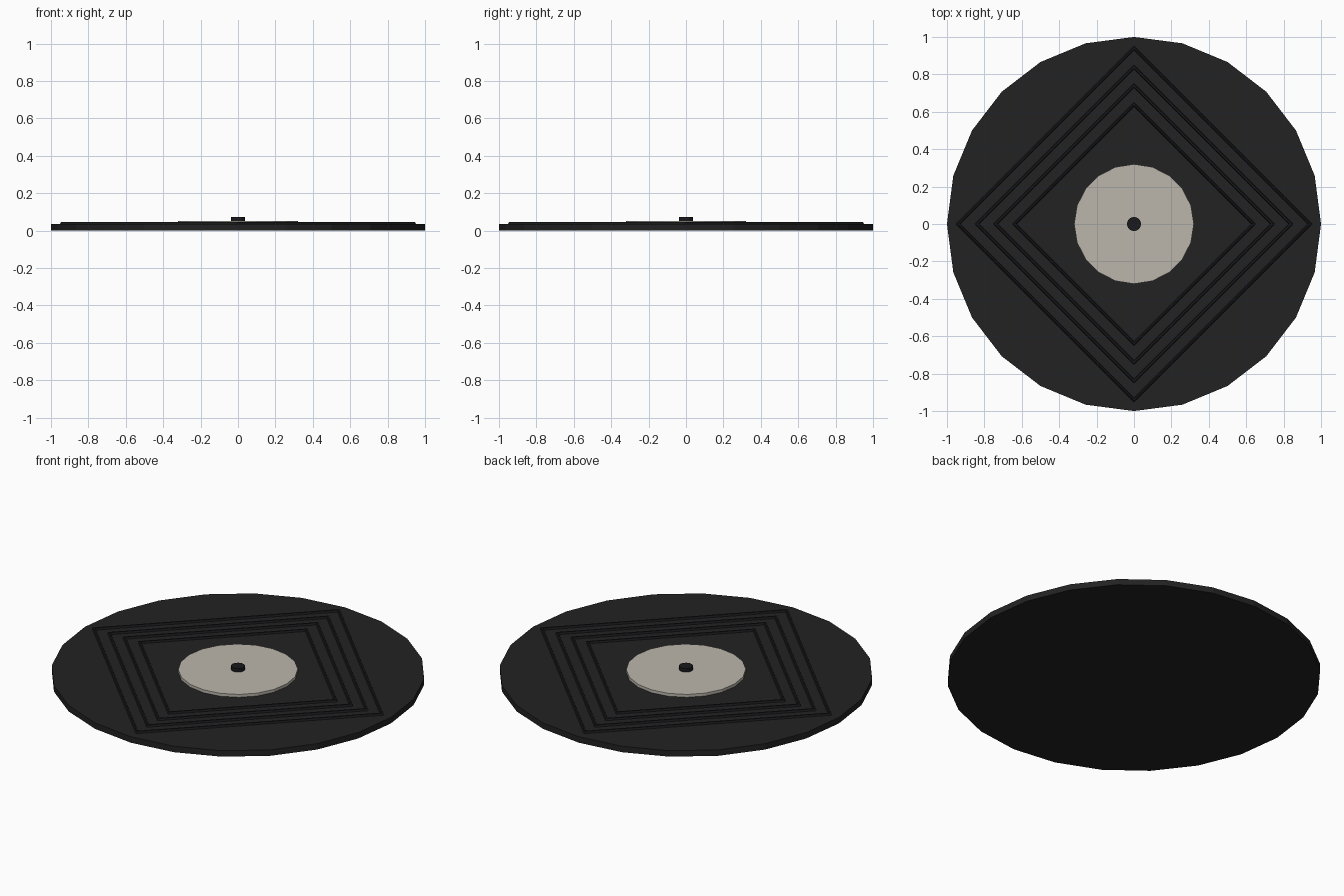
import bpy
import math

cube = bpy.data.objects.get("Cube")
if cube:
    bpy.data.objects.remove(cube, do_unlink=True)


def material(name, color):
    mat = bpy.data.materials.new(name)
    mat.use_nodes = True
    mat.diffuse_color = (*color, 1)
    mat.node_tree.nodes["Principled BSDF"].inputs["Base Color"].default_value = (*color, 1)
    return mat


def finish(name, mat):
    obj = bpy.context.object
    obj.name = obj.data.name = name
    obj.data.materials.append(mat)
    return obj


def disc(name, radius, bottom, top, sides, mat):
    bpy.ops.mesh.primitive_cylinder_add(
        vertices=sides, radius=radius, depth=top - bottom,
        location=(0, 0, (bottom + top) / 2))
    return finish(name, mat)


vinyl = material("black vinyl", (0.016, 0.016, 0.016))
groove_black = material("groove black", (0.010, 0.010, 0.012))
paper = material("cream paper", (0.50, 0.47, 0.41))

SURFACE = 0.035

# Main platter, paper label and centre pin
disc("record_disc", 1.0, 0, SURFACE, 24, vinyl)
disc("label", 0.32, SURFACE - 0.005, 0.052, 20, paper)
disc("centre_pin", 0.038, 0.045, 0.073, 12, groove_black)

# Four concentric diamond ridges
for i in range(4):
    bpy.ops.mesh.primitive_torus_add(
        major_segments=4, minor_segments=6,
        major_radius=0.94 - 0.1 * i, minor_radius=0.012,
        location=(0, 0, SURFACE))
    finish(f"groove_ridge_{i + 1}", groove_black)
